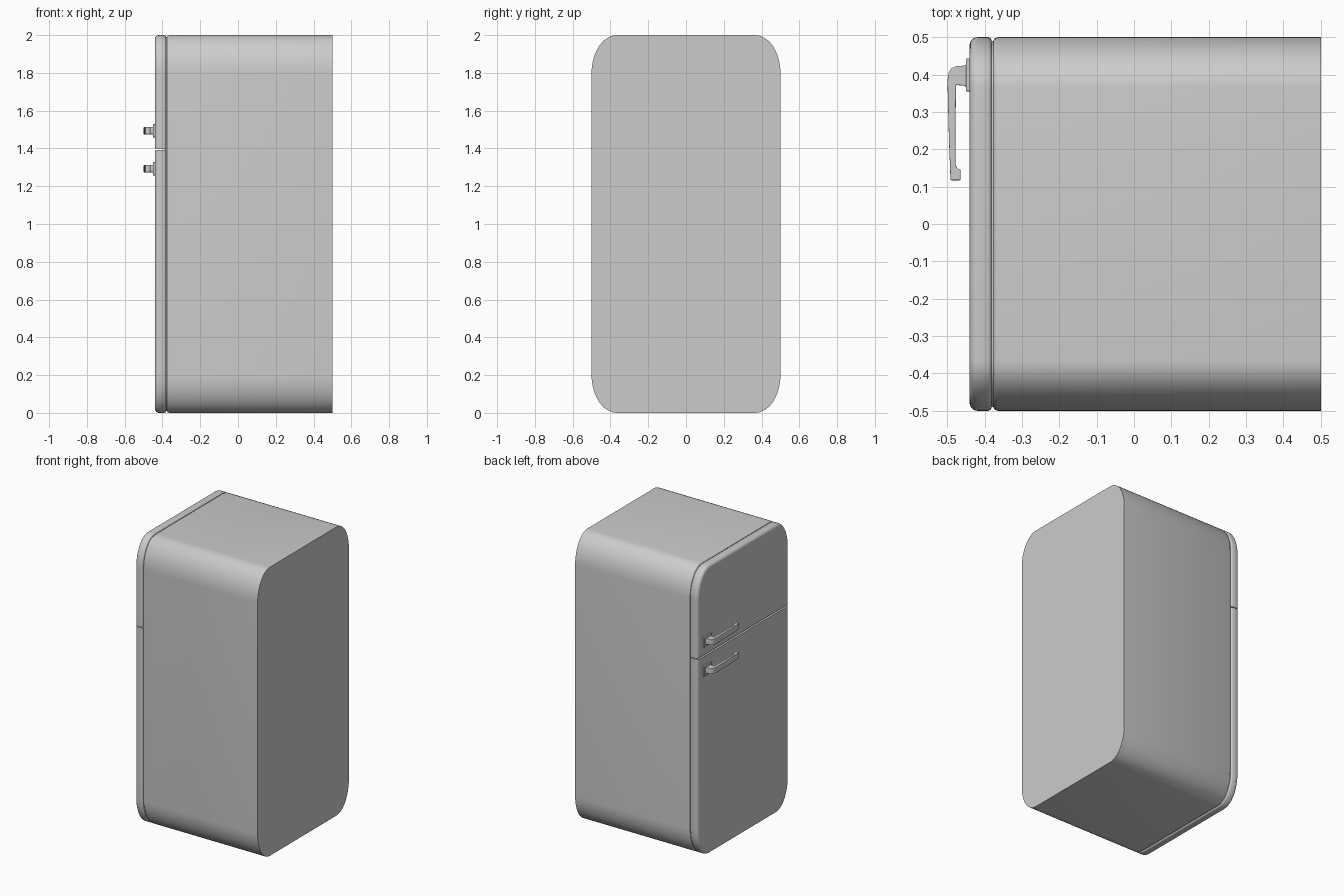
import bpy, bmesh, math

if "Cube" in bpy.data.objects:
    bpy.data.objects.remove(bpy.data.objects["Cube"])


def finish(name, bm, angle=35):
    bmesh.ops.recalc_face_normals(bm, faces=bm.faces)
    me = bpy.data.meshes.new(name)
    bm.to_mesh(me)
    bm.free()
    ob = bpy.data.objects.new(name, me)
    bpy.context.collection.objects.link(ob)
    bpy.ops.object.select_all(action='DESELECT')
    ob.select_set(True)
    bpy.context.view_layer.objects.active = ob
    bpy.ops.object.shade_smooth_by_angle(angle=math.radians(angle))
    return ob


def outline(z0, z1, d, round_bottom, round_top):
    """Closed YZ outline, inset by d, with elliptical corners where asked."""
    pts = []
    for k, (sy, sz) in enumerate([(1, 1), (-1, 1), (-1, -1), (1, -1)]):
        rounded = round_top if sz > 0 else round_bottom
        dz = d if rounded else d * 0.15
        y, z = sy * (0.5 - d), (z1 - dz if sz > 0 else z0 + dz)
        if not rounded:
            pts.append((y, z))
            continue
        ry, rz = 0.135 - d, 0.2 - d
        for i in range(13):
            a = math.pi / 2 * (k + i / 12)
            pts.append((y - sy * ry + ry * math.cos(a), z - sz * rz + rz * math.sin(a)))
    return pts


def shell(name, z0, z1, sections, round_bottom=True, round_top=True):
    """Loft outlines along x; sections are (x, inset) pairs."""
    bm = bmesh.new()
    rings = [[bm.verts.new((x, y, z)) for y, z in outline(z0, z1, d, round_bottom, round_top)]
             for x, d in sections]
    for a, b in zip(rings, rings[1:]):
        for i in range(len(a)):
            j = (i + 1) % len(a)
            bm.faces.new((a[i], a[j], b[j], b[i]))
    bm.faces.new(rings[0])
    bm.faces.new(rings[-1])
    return finish(name, bm)


def extruded(name, profile, z, half, bevel):
    """XY profile extruded symmetrically about height z, with rounded edges."""
    bm = bmesh.new()
    f = bm.faces.new([bm.verts.new((x, y, z - half)) for x, y in profile])
    top = bmesh.ops.extrude_face_region(bm, geom=[f])
    bmesh.ops.translate(bm, vec=(0, 0, 2 * half),
                        verts=[v for v in top['geom'] if isinstance(v, bmesh.types.BMVert)])
    ob = finish(name, bm, 50)
    mod = ob.modifiers.new("rounding", 'BEVEL')
    mod.width, mod.segments, mod.limit_method = bevel, 3, 'ANGLE'
    mod.angle_limit = math.radians(40)
    return ob


# Cabinet and the recessed seal behind the doors
shell("cabinet", 0, 2, [(-0.376, 0.008), (-0.372, 0.003), (-0.364, 0), (0.5, 0)])
shell("door_seal", 0, 2, [(-0.39, 0.01), (-0.37, 0.01)])

# Doors with a rounded front rim
R = 0.022
rim = [(-0.44 + R * (1 - math.cos(t)), R * (1 - math.sin(t)))
       for t in (math.pi / 2 * i / 6 for i in range(7))]
rim = [(-0.44 + R * (1 - math.sin(t)), R * (1 - math.cos(t)))
       for t in (math.pi / 2 * (1 - i / 6) for i in range(7))]
door = rim + [(-0.39, 0), (-0.384, 0.003), (-0.381, 0.008)]
shell("freezer_door", 1.397, 2, door, round_bottom=False)
shell("fridge_door", 0, 1.392, door, round_top=False)

# Handles: mounting plate plus hooked lever
lever = [(-0.447, 0.43), (-0.453, 0.424), (-0.476, 0.422), (-0.488, 0.417), (-0.496, 0.405),
         (-0.499, 0.385), (-0.498, 0.33), (-0.495, 0.22), (-0.491, 0.117),
         (-0.464, 0.117), (-0.464, 0.146), (-0.472, 0.148), (-0.478, 0.16), (-0.478, 0.25),
         (-0.476, 0.372), (-0.453, 0.37), (-0.447, 0.364)]
plate = [(-0.45, 0.355), (-0.436, 0.355), (-0.436, 0.443), (-0.45, 0.443)]
for part, z in (("freezer", 1.494), ("fridge", 1.293)):
    extruded(part + "_handle_plate", plate, z, 0.036, 0.003)
    extruded(part + "_handle_lever", lever, z, 0.02, 0.005)
